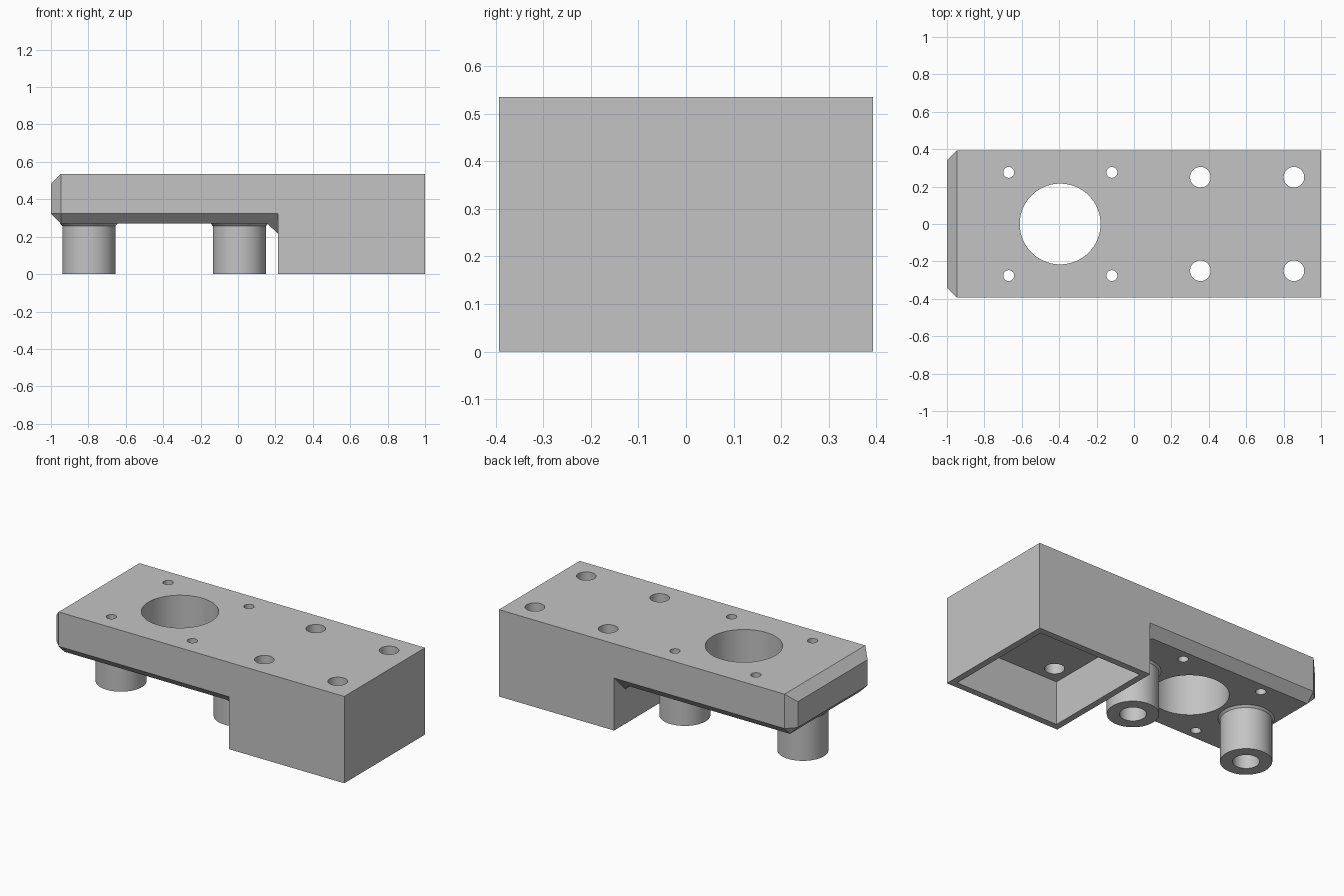
import bpy
import bmesh
import math
from mathutils import Matrix, Vector

if "Cube" in bpy.data.objects:
    bpy.data.objects.remove(bpy.data.objects["Cube"], do_unlink=True)

HALF_Y, TOP, UNDER, STEP = 0.393, 0.535, 0.27, 0.215
CH = 0.053                      # chamfer size

grey = bpy.data.materials.new("light_grey")
grey.use_nodes = True
grey.diffuse_color = (0.55, 0.55, 0.55, 1)
grey.node_tree.nodes["Principled BSDF"].inputs["Base Color"].default_value = grey.diffuse_color


def make_object(name, bm):
    bmesh.ops.recalc_face_normals(bm, faces=bm.faces)
    mesh = bpy.data.meshes.new(name)
    bm.to_mesh(mesh)
    bm.free()
    mesh.materials.append(grey)
    obj = bpy.data.objects.new(name, mesh)
    bpy.context.collection.objects.link(obj)
    return obj


def mirrored_hull(name, half_points):
    """Convex solid from points given for +y and mirrored to -y."""
    bm = bmesh.new()
    for x, y, z in half_points:
        for side in (1, -1):
            bm.verts.new((x, side * y, z))
    bmesh.ops.convex_hull(bm, input=bm.verts)
    bmesh.ops.dissolve_limit(bm, angle_limit=0.01, verts=bm.verts, edges=bm.edges)
    return make_object(name, bm)


def box(name, x0, x1, half_y, z0, z1):
    return mirrored_hull(name, [(x, half_y, z) for x in (x0, x1) for z in (z0, z1)])


def activate(obj):
    bpy.ops.object.select_all(action="DESELECT")
    obj.select_set(True)
    bpy.context.view_layer.objects.active = obj


def combine(target, tool, operation):
    mod = target.modifiers.new("combine", "BOOLEAN")
    mod.operation, mod.object, mod.solver = operation, tool, "EXACT"
    activate(target)
    bpy.ops.object.modifier_apply(modifier=mod.name)
    bpy.data.objects.remove(tool, do_unlink=True)


def smooth(obj):
    activate(obj)
    bpy.ops.object.shade_smooth_by_angle(angle=math.radians(30))


# Plate with chamfered nose and underside
inner_x, inner_y = -1 + CH, HALF_Y - CH
body = mirrored_hull("mounting_body", [
    (inner_x, HALF_Y, TOP), (-1, inner_y, TOP - CH),
    (-1, inner_y, UNDER + CH), (inner_x, HALF_Y, UNDER + CH),
    (inner_x, inner_y, UNDER),
    (STEP + 0.02, HALF_Y, TOP), (STEP + 0.02, HALF_Y, UNDER + CH),
    (STEP + 0.02, inner_y, UNDER)])

# Block, hollow from below
combine(body, box("block", STEP, 1, HALF_Y, 0, TOP), "UNION")
combine(body, box("cavity", STEP + 0.04, 0.96, HALF_Y - 0.04, -0.1, 0.267), "DIFFERENCE")

# Through holes: central opening, small screw holes, large bolt holes
holes = [(-0.395, 0, 0.216)]
for side in (1, -1):
    holes += [(x, side * 0.276, 0.029) for x in (-0.67, -0.118)]
    holes += [(x, side * 0.25, 0.055) for x in (0.355, 0.855)]
bm = bmesh.new()
for x, y, r in holes:
    bmesh.ops.create_cone(bm, cap_ends=True, segments=64, radius1=r, radius2=r,
                          depth=0.5, matrix=Matrix.Translation((x, y, 0.45)))
combine(body, make_object("hole_cutter", bm), "DIFFERENCE")
smooth(body)

# Sloped gusset in the corner between plate and block
mirrored_hull("corner_gusset", [
    (STEP - 0.058, inner_y, UNDER), (STEP + 0.02, inner_y, UNDER),
    (STEP, inner_y - 0.055, UNDER - 0.055),
    (STEP + 0.02, inner_y - 0.055, UNDER - 0.055)])

# Hollow posts with a small flare where they meet the plate
profile = [(0.0735, UNDER), (0.0735, 0), (0.1425, 0), (0.1425, 0.258), (0.154, UNDER)]
for name, x in (("outer_post", -0.797), ("inner_post", 0.008)):
    bm = bmesh.new()
    verts = [bm.verts.new((r, 0, z)) for r, z in profile]
    edges = [bm.edges.new(pair) for pair in zip(verts, verts[1:] + verts[:1])]
    bmesh.ops.spin(bm, geom=verts + edges, cent=(0, 0, 0), axis=(0, 0, 1),
                   angle=math.tau, steps=64)
    bmesh.ops.remove_doubles(bm, verts=bm.verts, dist=0.0001)
    post = make_object(name, bm)
    post.location = Vector((x, 0, 0))
    smooth(post)
